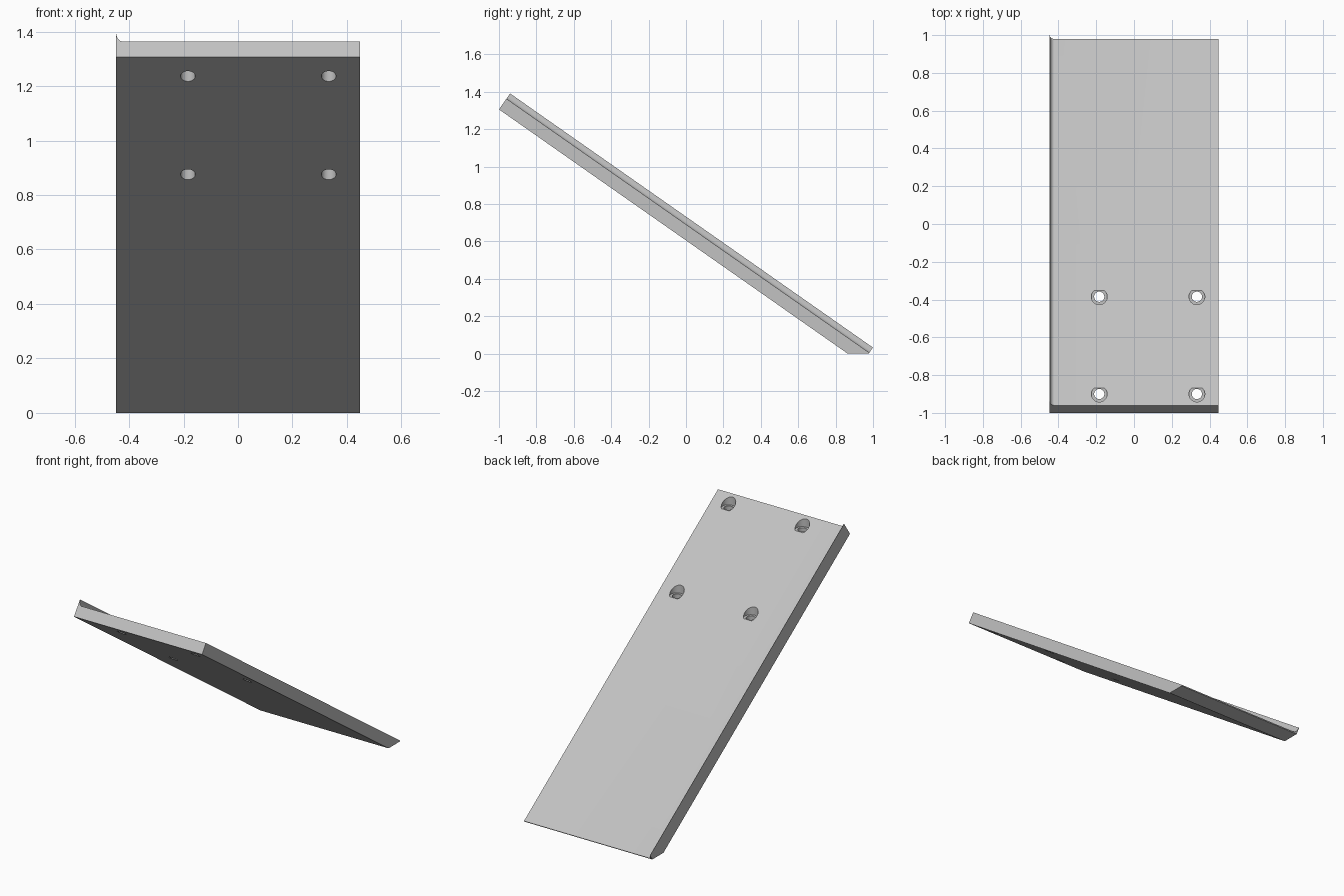
import bpy, bmesh
from math import sin, cos, tan, radians, pi
from mathutils import Vector

cube = bpy.data.objects.get("Cube")
if cube:
    bpy.data.objects.remove(cube, do_unlink=True)

TILT = radians(35)
HALF_W = 0.448
THICK = 0.07
LIP = 0.104
LENGTH = 2.368
TOP_EDGE = Vector((0, -1, 1.306))            # lower corner of the high end
ALONG = Vector((0, cos(TILT), -sin(TILT)))   # down the slope
NORMAL = Vector((0, sin(TILT), cos(TILT)))   # out of the upper face

grey = bpy.data.materials.new("light_grey")
grey.use_nodes = True
colour = (0.54, 0.54, 0.54, 1)
grey.diffuse_color = colour
grey.node_tree.nodes["Principled BSDF"].inputs["Base Color"].default_value = colour


def make_object(name, bm):
    bmesh.ops.recalc_face_normals(bm, faces=bm.faces[:])
    mesh = bpy.data.meshes.new(name)
    bm.to_mesh(mesh)
    bm.free()
    mesh.materials.append(grey)
    obj = bpy.data.objects.new(name, mesh)
    bpy.context.collection.objects.link(obj)
    return obj


# Cross-section: flat board with a thin filleted lip along its right edge
section = [(-HALF_W, 0), (HALF_W, 0), (HALF_W, THICK)]
rx, rn, steps = 0.024, LIP - THICK, 8
lip_x = -HALF_W + 0.002
for i in range(steps + 1):
    a = pi / 2 * i / steps
    section.append((lip_x + rx * (1 - sin(a)), THICK + rn * (1 - cos(a))))
section.append((-HALF_W, LIP))

# Sweep the section down the slope and trim it flat on the ground
bm = bmesh.new()
verts = [bm.verts.new(TOP_EDGE + Vector((x, 0, 0)) + NORMAL * n) for x, n in section]
face = bm.faces.new(verts)
swept = bmesh.ops.extrude_face_region(bm, geom=[face], use_keep_orig=True)
bmesh.ops.translate(bm, vec=ALONG * LENGTH,
                    verts=[v for v in swept["geom"] if isinstance(v, bmesh.types.BMVert)])
cut = bmesh.ops.bisect_plane(bm, geom=bm.verts[:] + bm.edges[:] + bm.faces[:],
                             plane_co=(0, 0, 0), plane_no=(0, 0, -1), clear_outer=True)
bmesh.ops.holes_fill(bm, edges=[e for e in bm.edges if e.is_boundary], sides=0)
board = make_object("sloped_board", bm)


# Vertical screw holes, each with a flat-floored counterbore
def drill(name, x, y, radius, bottom, top):
    bm = bmesh.new()
    bmesh.ops.create_cone(bm, cap_ends=True, segments=40, radius1=radius,
                          radius2=radius, depth=top - bottom)
    bmesh.ops.translate(bm, verts=bm.verts[:], vec=(x, y, (top + bottom) / 2))
    cutter = make_object(name, bm)
    cutter.hide_render = True
    mod = board.modifiers.new(name, 'BOOLEAN')
    mod.operation = 'DIFFERENCE'
    mod.solver = 'EXACT'
    mod.object = cutter
    bpy.context.view_layer.objects.active = board
    bpy.ops.object.modifier_apply(modifier=name)
    bpy.data.objects.remove(cutter, do_unlink=True)


for x in (-0.184, 0.333):
    for y in (-0.9, -0.385):
        under = TOP_EDGE.z - (y + 1) * tan(TILT)
        upper = under + THICK / cos(TILT)
        drill("screw_hole", x, y, 0.027, under - 0.1, upper + 0.1)
        drill("counterbore", x, y, 0.042, upper - 0.032 * tan(TILT), upper + 0.1)

# Smooth the fillet and hole walls, keep the edges crisp
bpy.ops.object.select_all(action='DESELECT')
board.select_set(True)
bpy.context.view_layer.objects.active = board
bpy.ops.object.shade_smooth_by_angle(angle=radians(25))
